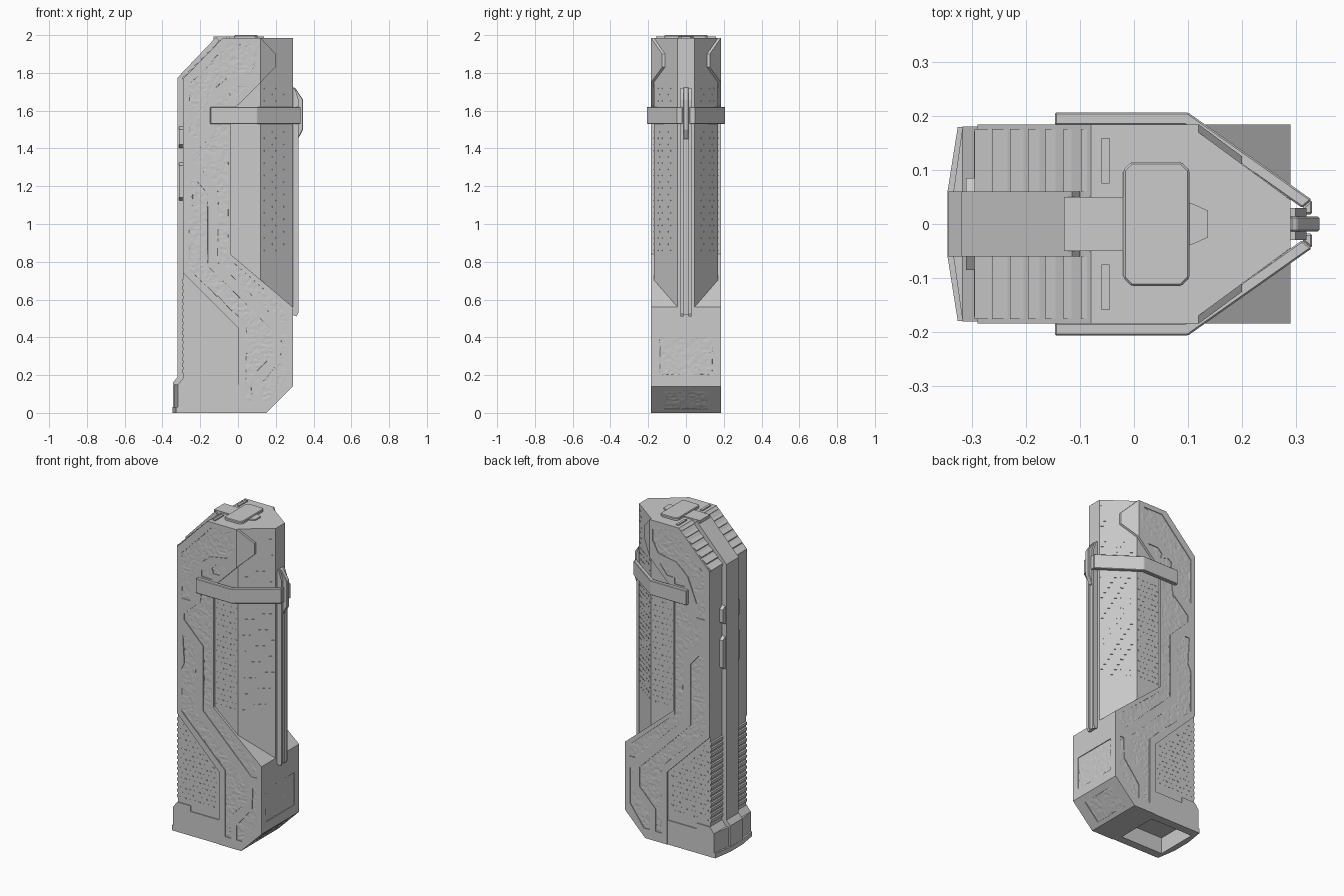
import bpy, bmesh, math, random
from mathutils import Vector, noise
from mathutils.geometry import delaunay_2d_cdt

if "Cube" in bpy.data.objects:
    bpy.data.objects.remove(bpy.data.objects["Cube"])

random.seed(4)


def make(name, bm):
    bmesh.ops.recalc_face_normals(bm, faces=bm.faces)
    me = bpy.data.meshes.new(name)
    bm.to_mesh(me)
    bm.free()
    ob = bpy.data.objects.new(name, me)
    bpy.context.collection.objects.link(ob)
    return ob


def slab(bm, pts, fn, h0, h1):
    """Prism: outline (u, v) pushed from h0 to h1 through mapping fn(u, v, h)."""
    a = [bm.verts.new(fn(u, v, h0)) for u, v in pts]
    b = [bm.verts.new(fn(u, v, h1)) for u, v in pts]
    bm.faces.new(a)
    bm.faces.new(b)
    n = len(pts)
    for i in range(n):
        j = (i + 1) % n
        bm.faces.new((a[i], a[j], b[j], b[i]))


XZ = lambda u, v, h: (u, h, v)
XY = lambda u, v, h: (u, v, h)


def prism(name, pts, fn, h0, h1, both=False, bevel=0):
    bm = bmesh.new()
    slab(bm, pts, fn, h0, h1)
    if both:
        slab(bm, pts, fn, -h1, -h0)
    ob = make(name, bm)
    if bevel:
        m = ob.modifiers.new("bevel", 'BEVEL')
        m.width, m.segments = bevel, 1
    return ob


def rect(x0, x1, y0, y1):
    return [(x0, y0), (x1, y0), (x1, y1), (x0, y1)]


def mirror_plan(half):
    return half + [(x, -y) for x, y in reversed(half)]


def cut(ob, cutter):
    cutter.hide_render = True
    m = ob.modifiers.new("cut", 'BOOLEAN')
    m.object, m.operation, m.solver = cutter, 'DIFFERENCE', 'EXACT'
    bpy.context.view_layer.objects.active = ob
    bpy.ops.object.modifier_apply(modifier="cut")
    bpy.data.objects.remove(cutter)


def rough(bm, pts, fn, base, step=0.013):
    """Pitted sheet filling an outline."""
    us, vs = [p[0] for p in pts], [p[1] for p in pts]
    co = [Vector(p) for p in pts]
    n = len(pts)
    for i in range(int((max(us) - min(us)) / step) + 1):
        for j in range(int((max(vs) - min(vs)) / step) + 1):
            co.append(Vector((min(us) + (i + random.uniform(.2, .8)) * step,
                              min(vs) + (j + random.uniform(.2, .8)) * step)))
    out = delaunay_2d_cdt(co, [], [list(range(n))], 1, 1e-5)
    vv = []
    for p in out[0]:
        k = noise.noise(Vector((p.x * 40, p.y * 40, 1)))
        vv.append(bm.verts.new(fn(p.x, p.y, base + .002 * k - (.002 if k > .35 else 0))))
    for f in out[2]:
        bm.faces.new([vv[i] for i in f])
    bmesh.ops.delete(bm, geom=[v for v in bm.verts if not v.link_faces], context='VERTS')


# Main body outline with its S-shaped side
body = prism("body", [(-.29, 1.77), (-.08, 1.985), (.12, 1.985), (.12, 1.75), (0, 1.63),
                      (-.04, 1.6), (-.04, .84), (.29, .56), (.29, .14), (.15, 0), (0, 0),
                      (0, .45), (-.29, .74)], XZ, -.185, .185)

# Recessed panels: side inlays, front panel, chamfer panel
SIDE = [
    [(-.26, 1.74), (-.05, 1.955), (.08, 1.955), (.1, 1.93), (.1, 1.86), (.06, 1.79), (-.06, 1.77),
     (-.14, 1.7), (-.2, 1.55), (-.2, 1.46), (-.26, 1.46)],
    [(.05, 1.73), (-.02, 1.73), (-.05, 1.7), (-.04, 1.67), (0, 1.67)],
    [(-.12, 1.63), (-.12, 1.67), (-.09, 1.69), (-.05, 1.67), (-.05, 1.63)],
    [(-.05, 1.54), (-.12, 1.54), (-.13, 1.47), (-.24, 1.37), (-.24, 1.33), (-.11, 1.2), (-.11, .8),
     (.22, .48), (.26, .48), (.26, .55), (-.05, .82)],
    [(-.25, 1.23), (-.22, 1.23), (-.16, 1.16), (-.16, .78), (.19, .43), (.19, .31), (.08, .2),
     (.08, .06), (.04, .06), (.04, .47), (-.26, .76), (-.26, 1.02), (-.24, 1.06)],
    [(.255, .41), (.23, .41), (.225, .28), (.12, .15), (.12, .06), (.16, .06), (.255, .19)],
]
D = math.sqrt(.5)
panels = [(p, lambda u, v, h, s=s: (u, s * (.185 + h), v)) for s in (1, -1) for p in SIDE]
panels.append((rect(-.14, .14, .2, .4), lambda u, v, h: (.29 + h, u, v)))
panels.append((rect(-.115, .115, -.075, .06),
               lambda u, v, h: (.22 + D * (v + h), u, .07 + D * (v - h))))
cutter, sheet = bmesh.new(), bmesh.new()
for pts, fn in panels:
    slab(cutter, pts, fn, -.008, .02)
    rough(sheet, pts, fn, -.004)
cut(body, make("panel_cutter", cutter))
make("stone_inlays", sheet)

# Folded flange hugging the tapered nose
bm = bmesh.new()
for s in (1, -1):
    slab(bm, [(.12, 1.985), (.2, 1.9), (.2, 1.83), (.12, 1.75)],
         lambda u, v, h: (u, s * (.185 + h - .74 * (u - .12)), v), -.02, 0)
make("nose_flanges", bm)

# Tapered front column
prism("front_column", mirror_plan([(-.06, .17), (.12, .17), (.29, .045)]), XY, .5, 1.985)

# Grip and its hollow collar
prism("grip", [(-.29, .1), (-.29, .8), (-.2, .8), (.02, .6), (.02, .1)], XZ, -.175, .175)
collar = prism("base_collar", mirror_plan([(-.335, .06), (-.318, .181), (.005, .181)]), XY, 0, .15)
cut(collar, prism("collar_cutter", mirror_plan([(-.31, .13), (-.02, .13)]), XY, -.1, .1))
bm = bmesh.new()
for s in (1, -1):
    slab(bm, [(-.318, .15), (-.29, .185), (-.2, .185), (-.2, .15)], XZ, s * .06, s * .181)
make("collar_shoulders", bm)
prism("collar_lip", mirror_plan([(-.346, .06), (-.327, .18), (-.315, .18), (-.315, .06)]), XY, 0, .03)

# Central spine over the back and the top
prism("spine", [(-.345, 0), (-.345, .16), (-.32, .19), (-.32, 1.775), (-.115, 1.99), (-.1, 1.97),
                (-.285, 1.75), (-.285, .12), (-.32, .1), (-.32, 0)], XZ, -.06, .06)
prism("spine_bridge", rect(-.13, 0, -.05, .05), XY, 1.95, 1.993)
prism("top_cap", mirror_plan([(-.02, .1), (-.005, .115), (.088, .115), (.103, .1)]), XY,
      1.97, 2.0, bevel=.004)
prism("top_latch", mirror_plan([(.09, .045), (.115, .035), (.137, .025)]), XY, 1.95, 1.993)

# Overlapping slats on the rear slope, teeth beside the spine, ribs on the grip back
slats, ribs = bmesh.new(), bmesh.new()
for i in range(7):
    x0, x1 = -.29 + .033 * i, -.29 + .033 * (i + 1)
    z0, z1 = 1.77 + .0325 * i - .004, 1.77 + .0325 * (i + 1) - .004
    if i == 6:
        x1, z1 = -.072, 1.984
    for s in (1, -1):
        slab(slats, [(x0 - .006, z0 + .01), (x1 - .001, z1 + .002), (x1, z1 - .01), (x0, z0 - .01)],
             XZ, s * .06, s * .176)
make("rear_slats", slats)
for s in (1, -1):
    for i in range(15):
        z = .21 + .034 * i
        slab(ribs, [(-.297, z), (-.297, z + .018), (-.28, z + .026), (-.28, z)], XZ, s * .06, s * .172)
    for z0, z1 in ((1.12, 1.33), (1.4, 1.52)):
        slab(ribs, [(z0, .055), (z0 + .02, .085), (z1 - .02, .085), (z1, .055)],
             lambda u, v, h: (h, s * v, u), -.312, -.28)
    slab(ribs, rect(-.06, -.045, .075, .16), lambda u, v, h: (u, s * v, h), 1.97, 1.992)
make("back_ribs_and_teeth", ribs)

# Strap wrapped round both sides and the nose
outer = [(-.147, .207), (.1, .207), (.33, .045)]
inner = [(-.147, .183), (.095, .183), (.312, .03)]
bm = bmesh.new()
for s in (1, -1):
    slab(bm, [(x, s * y) for x, y in outer + inner[::-1]], XY, 1.53, 1.62)
    slab(bm, [(x, s * y) for x, y in ((.312, .03), (.33, .045), (.33, .018), (.312, .018))],
         XY, 1.53, 1.62)
strap = make("strap", bm)
m = strap.modifiers.new("bevel", 'BEVEL')
m.width, m.segments = .003, 1

# Twin front rails, centre strip and clip
prism("front_rails", [(.285, .52), (.31, .51), (.32, .53), (.32, 1.46), (.32, 1.66), (.3, 1.72),
                      (.285, 1.72)], XZ, .014, .03, both=True)
prism("rail_strip", rect(.285, .308, .52, 1.5), XZ, -.015, .015)
prism("rail_clip", [(.29, 1.725), (.303, 1.72), (.344, 1.66), (.344, 1.5), (.318, 1.45),
                    (.29, 1.45)], XZ, -.014, .014, bevel=.003)

# Fine staggered dashes on the column and grip
bm = bmesh.new()


def dash(fn, u, v, w):
    slab(bm, rect(u - w, u + w, v - .003, v + .003), fn, -.003, .0015)


for s in (1, -1):
    flat = lambda u, v, h: (u, s * (.17 + h), v)
    nose = lambda u, v, h: (.12 + u * .806 + h * .592, s * (.17 - u * .592 + h * .806), v)
    side = lambda u, v, h: (u, s * (.175 + h), v)
    for r in range(34):
        z = .86 + r * .033
        for c in range(5):
            u = (c + .3 + .4 * (r % 2)) * .03
            if z < 1.52 or z > 1.64:
                if z < 1.6:
                    dash(flat, u - .035, z, .006)
                if z < 1.72 or u > .12:
                    dash(nose, u * 1.25 + .02, z, .008)
    for r in range(16):
        z = .22 + r * .03
        for c in range(8):
            u = -.27 + (c + .5 * (r % 2)) * .032
            if z < .42 - u and u < -.02:
                dash(side, u, z, .006)
make("surface_dashes", bm)
